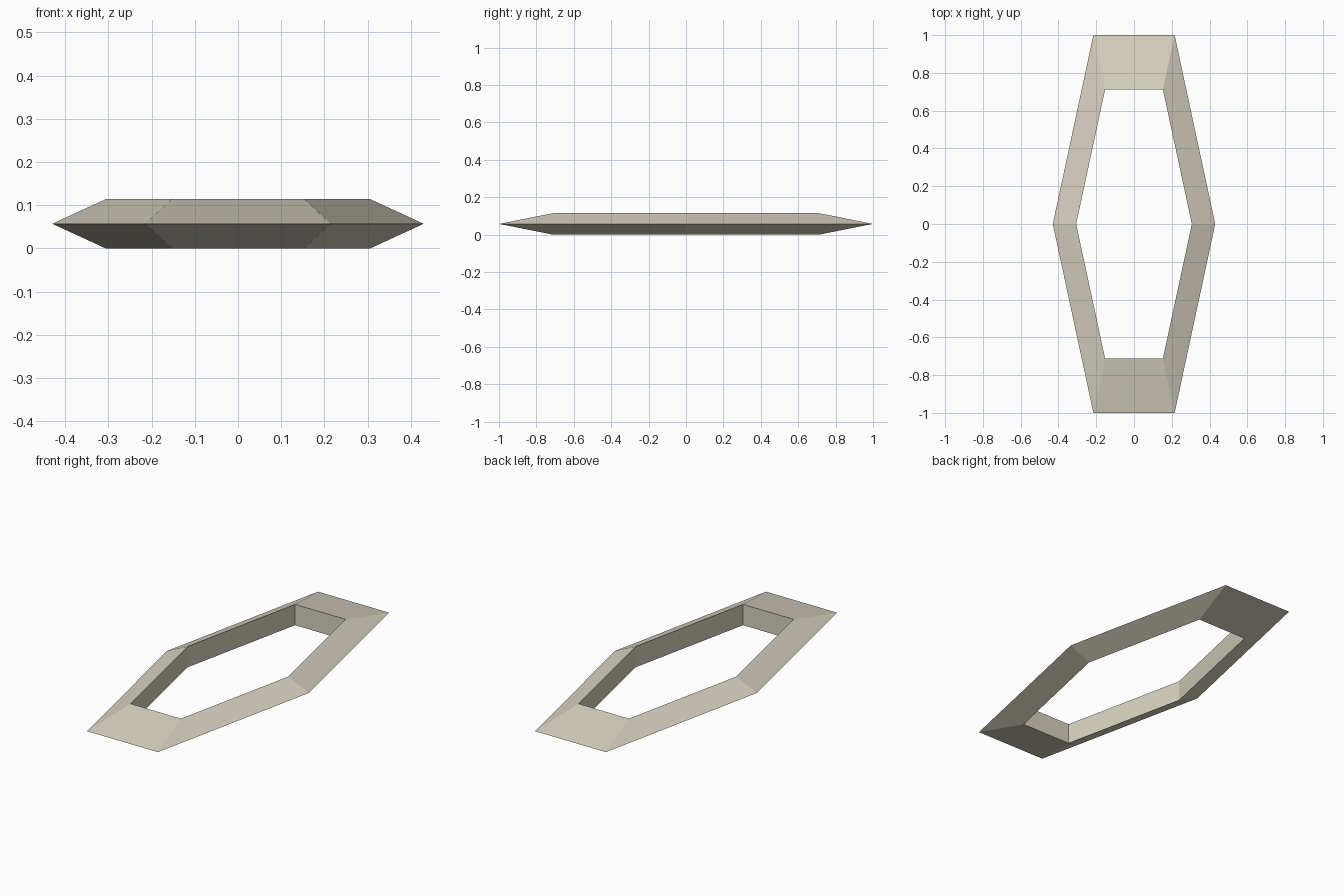
import bpy
import bmesh

cube = bpy.data.objects.get("Cube")
if cube:
    bpy.data.objects.remove(cube, do_unlink=True)

HEIGHT = 0.114
INNER = 0.712  # opening size relative to the outer edge

# Elongated hexagon outline
outline = [(0.43, 0), (0.215, 1), (-0.215, 1),
           (-0.43, 0), (-0.215, -1), (0.215, -1)]

# Wedge cross-section as (scale, height): sharp outer edge, upright inner wall
section = [(1, HEIGHT / 2), (INNER, HEIGHT), (INNER, 0)]

bm = bmesh.new()
rings = [[bm.verts.new((x * s, y * s, z)) for x, y in outline]
         for s, z in section]

# Bridge each ring to the next around the closed section
count = len(outline)
for k, ring in enumerate(rings):
    other = rings[(k + 1) % len(rings)]
    for i in range(count):
        j = (i + 1) % count
        bm.faces.new((ring[i], ring[j], other[j], other[i]))
bmesh.ops.recalc_face_normals(bm, faces=bm.faces[:])

mesh = bpy.data.meshes.new("hexagonal_ring")
bm.to_mesh(mesh)
bm.free()

# Pale stone colour
mat = bpy.data.materials.new("pale_stone")
mat.use_nodes = True
color = (0.68, 0.64, 0.52, 1)
mat.diffuse_color = color
mat.node_tree.nodes["Principled BSDF"].inputs["Base Color"].default_value = color
mesh.materials.append(mat)

frame = bpy.data.objects.new("hexagonal_ring", mesh)
bpy.context.collection.objects.link(frame)
